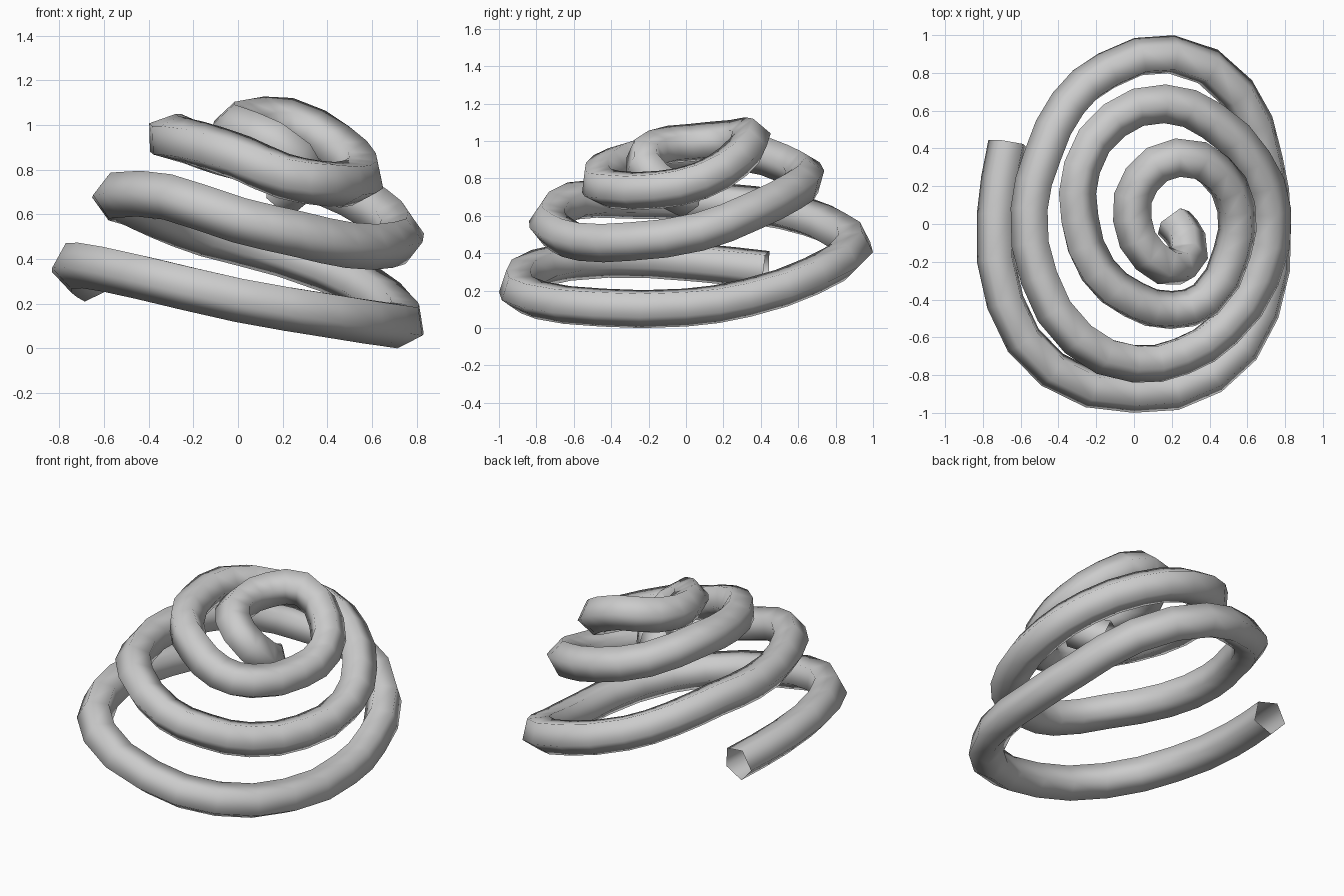
import bpy
import bmesh
import math
from mathutils import Vector

default_cube = bpy.data.objects.get("Cube")
if default_cube:
    bpy.data.objects.remove(default_cube, do_unlink=True)

TUBE_RADIUS = 0.108
SIDES = 5

# Centre line of the coil, from the open outer end to the inner tip
PATH = [
    # wide bottom turn
    (-.67, .43, .31), (-.73, .05, .35), (-.68, -.41, .37), (-.43, -.77, .32),
    (0, -.895, .22), (.41, -.8, .15), (.67, -.46, .11), (.73, 0, .11),
    (.69, .33, .16), (.55, .69, .28), (.2, .895, .42), (-.14, .81, .51),
    # middle turn
    (-.35, .63, .59), (-.48, .36, .65), (-.55, .08, .67), (-.5, -.28, .68),
    (-.3, -.6, .67), (0, -.73, .57), (.25, -.69, .51), (.47, -.55, .46),
    (.66, -.28, .46), (.72, .07, .51), (.62, .33, .61), (.4, .55, .72),
    (.15, .64, .8), (-.12, .55, .87),
    # top turn
    (-.29, .3, .94), (-.3, .03, .93), (-.2, -.25, .91), (0, -.41, .85),
    (.2, -.46, .77), (.38, -.4, .74), (.52, -.15, .74), (.54, .08, .79),
    (.43, .27, .9), (.22, .35, 1.01), (.04, .24, 1), (-.01, .03, .98),
    # tip curling down into the middle
    (.08, -.16, .95), (.24, -.22, .86), (.27, -.07, .73), (.2, .02, .69),
]

# Roll of the cross-section at a few points along the path
ROLL = [(0, .45), (7, .45), (14, .75), (20, .45), (27, .63), (31, 0), (41, 0)]


def roll_at(index):
    for (a, roll_a), (b, roll_b) in zip(ROLL, ROLL[1:]):
        if index <= b:
            return roll_a + (roll_b - roll_a) * (index - a) / (b - a)


def link_curve(name, curve):
    obj = bpy.data.objects.new(name, curve)
    bpy.context.collection.objects.link(obj)
    return obj


# Five-sided cross-section used as the bevel
section = bpy.data.curves.new("tube_section", "CURVE")
ring = section.splines.new("POLY")
ring.points.add(SIDES - 1)
ring.use_cyclic_u = True
for i, point in enumerate(ring.points):
    angle = math.tau * i / SIDES + math.pi / 2
    point.co = (TUBE_RADIUS * math.cos(angle), TUBE_RADIUS * math.sin(angle), 0, 1)
section_obj = link_curve("tube_section", section)
section_obj.hide_render = True

# Swept coil
sweep = bpy.data.curves.new("coil_path", "CURVE")
sweep.dimensions = "3D"
sweep.resolution_u = 2
sweep.bevel_mode = "OBJECT"
sweep.bevel_object = section_obj
sweep.use_fill_caps = False
spline = sweep.splines.new("BEZIER")
spline.bezier_points.add(len(PATH) - 1)
for i, (point, co) in enumerate(zip(spline.bezier_points, PATH)):
    point.co = co
    point.handle_left_type = point.handle_right_type = "AUTO"
    point.tilt = roll_at(i)
sweep_obj = link_curve("coil_path", sweep)

# Turn the sweep into a plain mesh object
bpy.context.view_layer.update()
evaluated = sweep_obj.evaluated_get(bpy.context.evaluated_depsgraph_get())
mesh = bpy.data.meshes.new_from_object(evaluated)
mesh.name = "coiled_tube"
coil = bpy.data.objects.new("coiled_tube", mesh)
bpy.context.collection.objects.link(coil)
for helper in (sweep_obj, section_obj):
    bpy.data.objects.remove(helper, do_unlink=True)

# Centre it and rest it on the floor
lows = Vector([min(v.co[a] for v in mesh.vertices) for a in range(3)])
highs = Vector([max(v.co[a] for v in mesh.vertices) for a in range(3)])
offset = (lows + highs) / 2
offset.z = lows.z

bm = bmesh.new()
bm.from_mesh(mesh)
bmesh.ops.translate(bm, verts=bm.verts, vec=-offset)
bmesh.ops.recalc_face_normals(bm, faces=bm.faces)
for face in bm.faces:
    face.smooth = True
    face.material_index = 0
bm.to_mesh(mesh)
bm.free()

# Single light grey material
grey = bpy.data.materials.new("light_grey")
grey.use_nodes = True
colour = (0.6, 0.6, 0.6, 1)
grey.diffuse_color = colour
grey.node_tree.nodes["Principled BSDF"].inputs["Base Color"].default_value = colour
mesh.materials.clear()
mesh.materials.append(grey)
